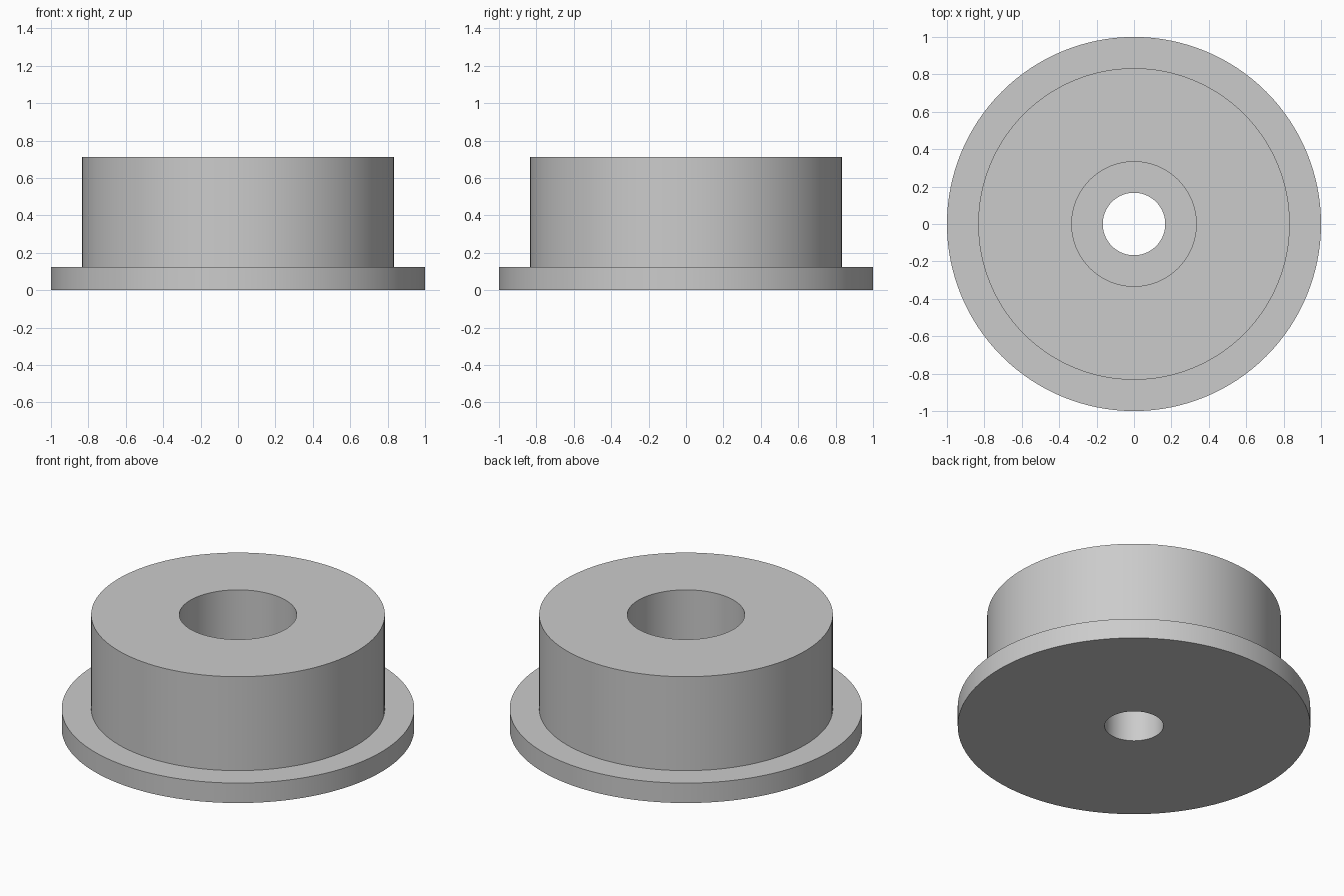
import bpy
import bmesh
from math import cos, sin, tau, radians

SEGMENTS = 128

cube = bpy.data.objects.get("Cube")
if cube:
    bpy.data.objects.remove(cube, do_unlink=True)

# Single grey finish
grey = bpy.data.materials.new("light_grey")
grey.use_nodes = True
colour = (0.6, 0.6, 0.6, 1)
grey.diffuse_color = colour
grey.node_tree.nodes["Principled BSDF"].inputs["Base Color"].default_value = colour


def lathe(name, profile):
    """Revolve a closed (radius, height) profile around z."""
    bm = bmesh.new()
    rings = [[bm.verts.new((r * cos(tau * i / SEGMENTS), r * sin(tau * i / SEGMENTS), z))
              for i in range(SEGMENTS)] for r, z in profile]
    for k, ring in enumerate(rings):
        upper = rings[(k + 1) % len(rings)]
        for i in range(SEGMENTS):
            j = (i + 1) % SEGMENTS
            bm.faces.new((ring[i], ring[j], upper[j], upper[i]))
    bmesh.ops.recalc_face_normals(bm, faces=bm.faces)
    mesh = bpy.data.meshes.new(name)
    bm.to_mesh(mesh)
    bm.free()
    mesh.materials.append(grey)
    obj = bpy.data.objects.new(name, mesh)
    bpy.context.collection.objects.link(obj)
    bpy.ops.object.select_all(action="DESELECT")
    obj.select_set(True)
    bpy.context.view_layer.objects.active = obj
    bpy.ops.object.shade_smooth_by_angle(angle=radians(30))
    return obj


# Dimensions of the flange, body and stepped bore
flange_radius, flange_top = 1.0, 0.125
body_radius, body_top = 0.833, 0.713
bore_radius, ledge_height = 0.333, 0.3
hole_radius = 0.167

# Flanged bushing with a counterbored hole
lathe("flanged_bushing", [
    (hole_radius, 0),
    (flange_radius, 0),
    (flange_radius, flange_top),
    (body_radius, flange_top),
    (body_radius, body_top),
    (bore_radius, body_top),
    (bore_radius, ledge_height),
    (hole_radius, ledge_height),
])
